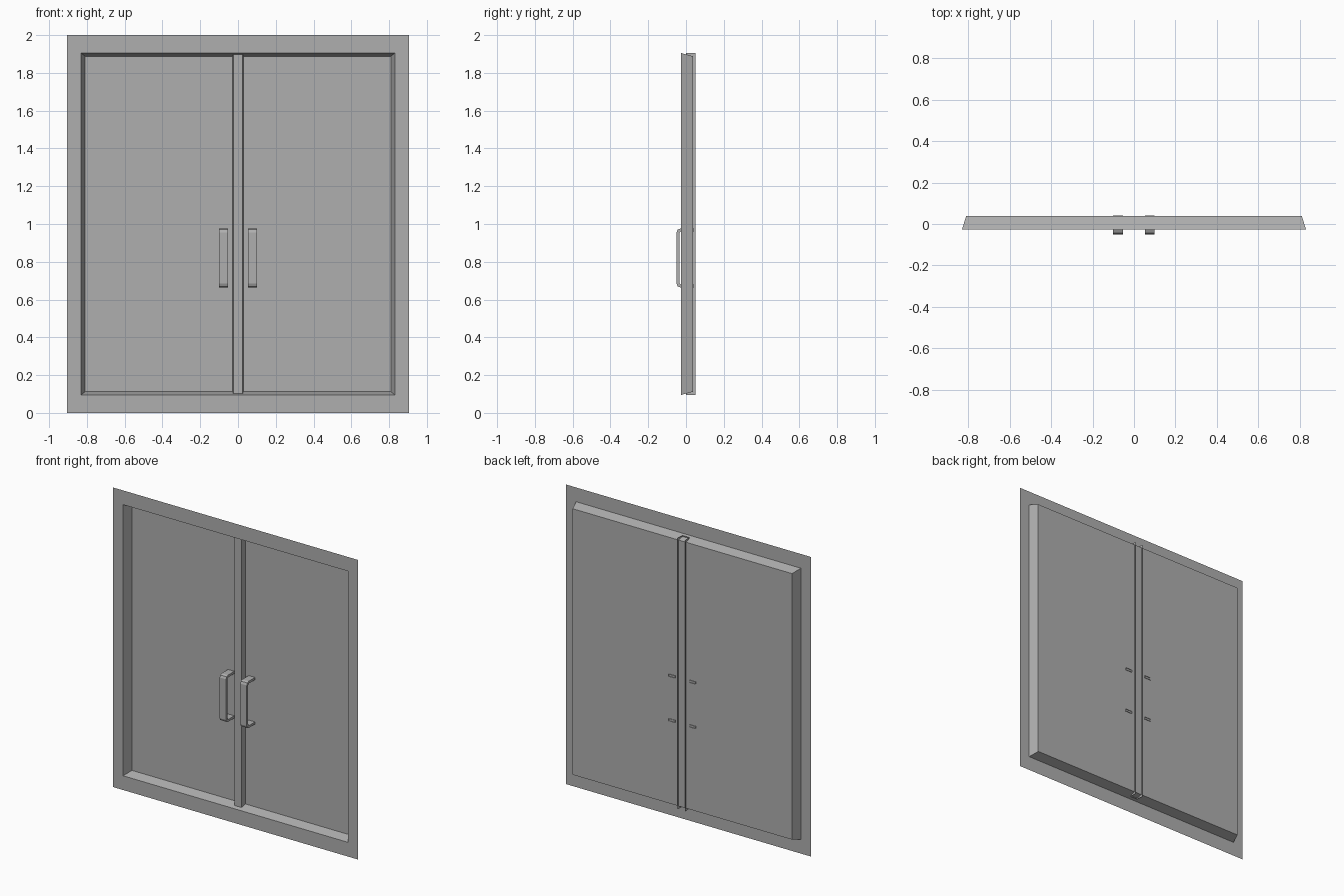
import bpy

if "Cube" in bpy.data.objects:
    bpy.data.objects.remove(bpy.data.objects["Cube"])

grey = bpy.data.materials.new("dark_grey")
grey.diffuse_color = (0.43, 0.43, 0.43, 1)
grey.use_nodes = True
grey.node_tree.nodes["Principled BSDF"].inputs["Base Color"].default_value = grey.diffuse_color

def make(name, verts, faces):
    me = bpy.data.meshes.new(name)
    me.from_pydata(verts, [], faces)
    me.materials.append(grey)
    me.update()
    ob = bpy.data.objects.new(name, me)
    bpy.context.collection.objects.link(ob)
    return ob

def ring(hx, z0, z1, y):
    return [(-hx, y, z0), (hx, y, z0), (hx, y, z1), (-hx, y, z1)]

def bridge(a, b, n=4):
    return [(a + i, a + (i + 1) % n, b + (i + 1) % n, b + i) for i in range(n)]

FRONT, PANEL, BACK = -0.026, 0.038, 0.05

# flat surround with an opening
opening = ring(0.83, 0.095, 1.905, FRONT)
make("frame", ring(0.904, 0, 2, FRONT) + opening, bridge(0, 4))

# sloped reveal leading to the recessed door panel
inner = ring(0.81, 0.112, 1.888, PANEL)
make("reveal", opening + inner, bridge(0, 4))
make("door_panel", inner, [(0, 1, 2, 3)])

# open centre channel, slightly tapered to the front
prof = [(-0.029, BACK), (-0.025, 0.0), (0.025, 0.0), (0.029, BACK)]
make("centre_post",
     [(x, y, z) for z in (0.095, 1.905) for x, y in prof],
     [(i, i + 1, i + 5, i + 4) for i in range(3)])

# pull handles: chamfered U-shaped bars with open ends passing through the panel
def u_path(front, z0, z1, c):
    end = 0.042
    low = [(end, z0), (front + c, z0), (front + c * 0.3, z0 + c * 0.3), (front, z0 + c)]
    return low + [(y, z0 + z1 - z) for y, z in reversed(low)]

def handle(name, xc):
    outer = u_path(-0.05, 0.664, 0.976, 0.02)
    inside = u_path(-0.035, 0.679, 0.961, 0.011)
    n = len(outer)
    verts = [(xc + dx, y, z) for dx in (-0.0235, 0.0235)
             for path in (outer, inside) for y, z in path]
    faces = []
    for a, b in ((0, 2 * n), (2 * n, 3 * n), (3 * n, n), (n, 0)):
        faces += [(a + i, a + i + 1, b + i + 1, b + i) for i in range(n - 1)]
    make(name, verts, faces)

for side, xc in (("left", -0.077), ("right", 0.076)):
    handle(side + "_handle", xc)
